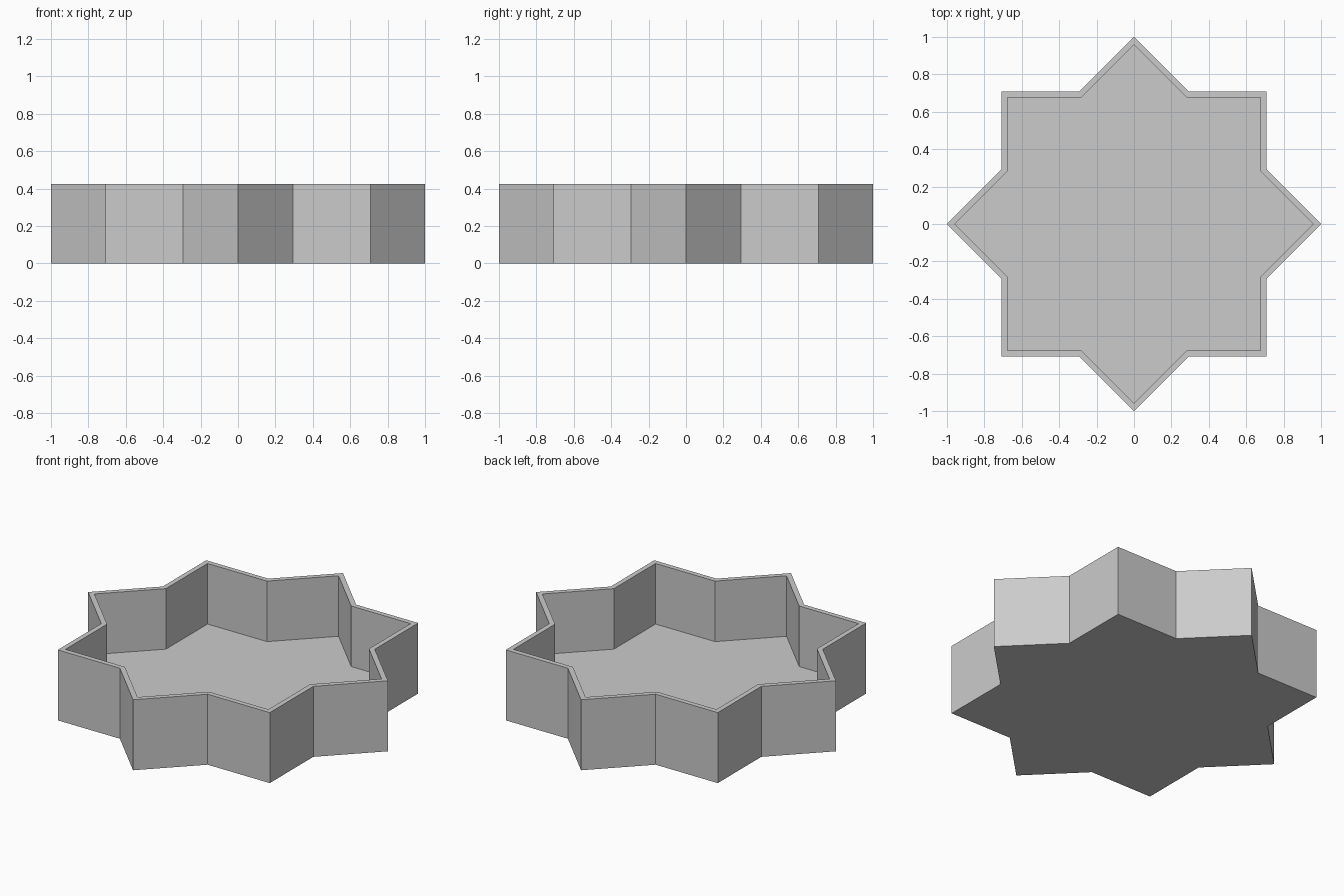
import bpy
import bmesh
from math import sin, cos, pi, sqrt

cube = bpy.data.objects.get("Cube")
if cube:
    bpy.data.objects.remove(cube, do_unlink=True)

HEIGHT = 0.425
FLOOR = 0.06
WALL = 0.03

grey = bpy.data.materials.new("plain_grey")
grey.use_nodes = True
colour = (0.6, 0.6, 0.6, 1)
grey.diffuse_color = colour
grey.node_tree.nodes["Principled BSDF"].inputs["Base Color"].default_value = colour


def star(bm, size, z):
    """Ring of vertices outlining two crossed squares."""
    notch = size / (2 * cos(pi / 8)) * sqrt(2)
    return [bm.verts.new((r * cos(i * pi / 8), r * sin(i * pi / 8), z))
            for i in range(16)
            for r in [notch if i % 2 else size]]


def bridge(bm, a, b):
    for i in range(16):
        j = (i + 1) % 16
        bm.faces.new((a[i], a[j], b[j], b[i]))


# Open star tray: base, outer walls, rim, inner walls, floor
inner = 1 - WALL * sqrt(2)
bm = bmesh.new()
rings = [star(bm, 1, 0), star(bm, 1, HEIGHT),
         star(bm, inner, HEIGHT), star(bm, inner, FLOOR)]
for lower, upper in zip(rings, rings[1:]):
    bridge(bm, lower, upper)
bm.faces.new(rings[0][::-1])
bm.faces.new(rings[-1])
bmesh.ops.recalc_face_normals(bm, faces=bm.faces)

mesh = bpy.data.meshes.new("star_tray")
bm.to_mesh(mesh)
bm.free()
mesh.materials.append(grey)
tray = bpy.data.objects.new("star_tray", mesh)
bpy.context.collection.objects.link(tray)
